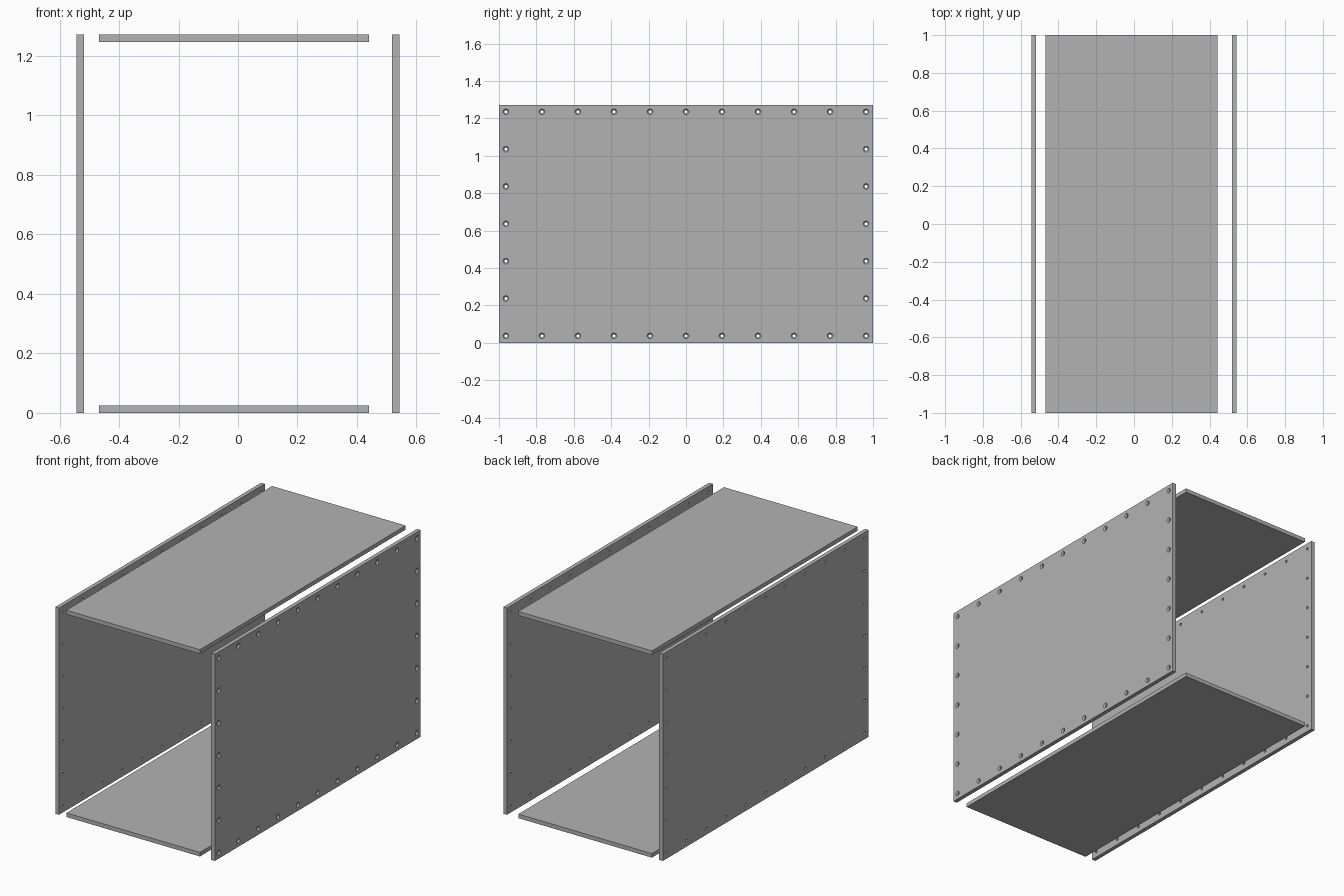
import bpy, bmesh, math
from mathutils import Matrix

cube = bpy.data.objects.get("Cube")
if cube:
    bpy.data.objects.remove(cube, do_unlink=True)

HEIGHT, DEPTH, THICK = 1.272, 2.0, 0.025
SIDE_X = 0.543 - THICK / 2
MARGIN = 0.037
SHAFT_R, SINK_R = 0.0085, 0.0155

grey = bpy.data.materials.new("panel_grey")
grey.use_nodes = True
colour = (0.448, 0.448, 0.448, 1)
grey.diffuse_color = colour
grey.node_tree.nodes["Principled BSDF"].inputs["Base Color"].default_value = colour


def make_object(name, bm):
    mesh = bpy.data.meshes.new(name)
    bm.to_mesh(mesh)
    bm.free()
    mesh.materials.append(grey)
    obj = bpy.data.objects.new(name, mesh)
    bpy.context.collection.objects.link(obj)
    return obj


def board(name, x, z, width, height):
    bm = bmesh.new()
    bmesh.ops.create_cube(bm, size=1, matrix=Matrix.Translation((x, 0, z))
                          @ Matrix.Diagonal((width, DEPTH, height, 1)))
    return make_object(name, bm)


# Screw positions around the border of a side panel
ys = [-DEPTH / 2 + MARGIN + i * (DEPTH - 2 * MARGIN) / 10 for i in range(11)]
zs = [MARGIN + i * (HEIGHT - 2 * MARGIN) / 6 for i in range(7)]
holes = [(y, z) for y in ys for z in zs
         if y in (ys[0], ys[-1]) or z in (zs[0], zs[-1])]


def drill(panel, x, inner_r, outer_r, length):
    """Cut one round or tapered hole at every screw position."""
    bm = bmesh.new()
    for y, z in holes:
        bmesh.ops.create_cone(bm, cap_ends=True, segments=16,
                              radius1=inner_r, radius2=outer_r, depth=length,
                              matrix=Matrix.Translation((x, y, z))
                              @ Matrix.Rotation(math.pi / 2, 4, 'Y'))
    cutter = make_object("hole_cutter", bm)
    cutter.hide_render = True
    mod = panel.modifiers.new("holes", 'BOOLEAN')
    mod.operation, mod.solver, mod.object = 'DIFFERENCE', 'EXACT', cutter
    bpy.context.view_layer.objects.active = panel
    bpy.ops.object.modifier_apply(modifier=mod.name)
    bpy.data.objects.remove(cutter, do_unlink=True)


# Top and bottom boards
board("bottom_board", -0.0135, THICK / 2, 0.909, THICK)
board("top_board", -0.0135, HEIGHT - THICK / 2, 0.909, THICK)

# Side panels with through holes
for name, side in (("left_panel", 1), ("right_panel", -1)):
    panel = board(name, side * SIDE_X, HEIGHT / 2, THICK, HEIGHT)
    drill(panel, side * SIDE_X, SHAFT_R, SHAFT_R, THICK * 3)
    if side > 0:
        # Countersinks on the outer face, centred on the surface
        sink = 0.010
        drill(panel, SIDE_X + THICK / 2, SHAFT_R - 0.001,
              2 * SINK_R - SHAFT_R + 0.001, 2 * sink)
    bpy.ops.object.select_all(action='DESELECT')
    panel.select_set(True)
    bpy.context.view_layer.objects.active = panel
    bpy.ops.object.shade_smooth_by_angle(angle=math.radians(30))
